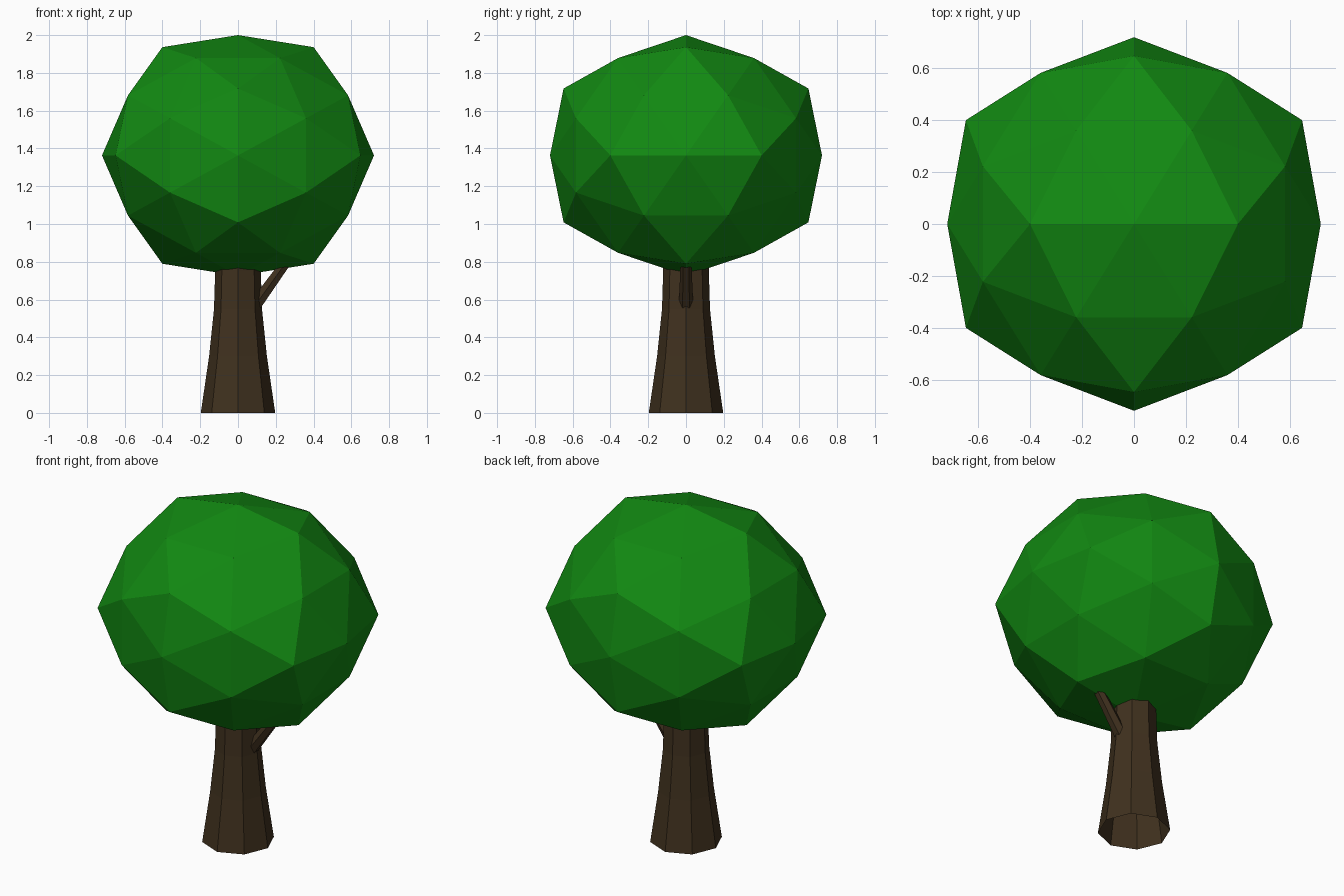
import bpy, bmesh, math
from itertools import combinations
from mathutils import Vector

if "Cube" in bpy.data.objects:
    bpy.data.objects.remove(bpy.data.objects["Cube"])


def finish(name, bm, mat):
    bmesh.ops.recalc_face_normals(bm, faces=bm.faces)
    me = bpy.data.meshes.new(name)
    bm.to_mesh(me)
    bm.free()
    me.materials.append(mat)
    ob = bpy.data.objects.new(name, me)
    bpy.context.collection.objects.link(ob)
    return ob


def material(name, color):
    m = bpy.data.materials.new(name)
    m.diffuse_color = color
    m.use_nodes = True
    m.node_tree.nodes["Principled BSDF"].inputs["Base Color"].default_value = m.diffuse_color
    return m


def tube(name, rings, sides, axis, mat, cap_end=False):
    """Loft polygon rings (centre, radius) perpendicular to axis."""
    bm = bmesh.new()
    side = Vector((0, 1, 0))
    up = side.cross(axis).normalized()
    loops = []
    for c, r in rings:
        loops.append([bm.verts.new(Vector(c) + r * (math.cos(a) * side + math.sin(a) * up))
                      for a in (2 * math.pi * i / sides for i in range(sides))])
    for lo, hi in zip(loops, loops[1:]):
        for i in range(sides):
            j = (i + 1) % sides
            bm.faces.new((lo[i], lo[j], hi[j], hi[i]))
    if cap_end:
        bm.faces.new(loops[-1])
    return finish(name, bm, mat)


leaf = material("leaf_green", (0.006, 0.25, 0.006, 1))
bark = material("bark_brown", (0.05, 0.03, 0.013, 1))

# Crown: icosahedron split once, original corners pushed out a little
phi = (1 + 5 ** 0.5) / 2
corners = []
for s in (-1, 1):
    for t in (-phi, phi):
        corners += [Vector((s, 0, t)), Vector((t, s, 0)), Vector((0, t, s))]
points = [c.normalized() * 1.058 for c in corners]
points += [(a + b).normalized() for a, b in combinations(corners, 2) if (a - b).length < 2.1]
bm = bmesh.new()
for p in points:
    bm.verts.new((p.x * 0.72, p.y * 0.72, 1.363 + p.z * 0.637))
bmesh.ops.convex_hull(bm, input=bm.verts)
finish("crown", bm, leaf)

# Trunk: flared octagon, open at the bottom
profile = [(0, 0.197), (0.3, 0.153), (0.55, 0.127), (0.75, 0.121), (0.95, 0.12)]
tube("trunk", [((0, 0, z), r) for z, r in profile], 8, Vector((0, 0, 1)), bark, True)

# Branch: short tapered stub leaning to the right into the crown
start, end = Vector((0.08, 0, 0.555)), Vector((0.30, 0, 0.86))
tube("branch", [(start, 0.038), (end, 0.027)], 6, end - start, bark, True)
